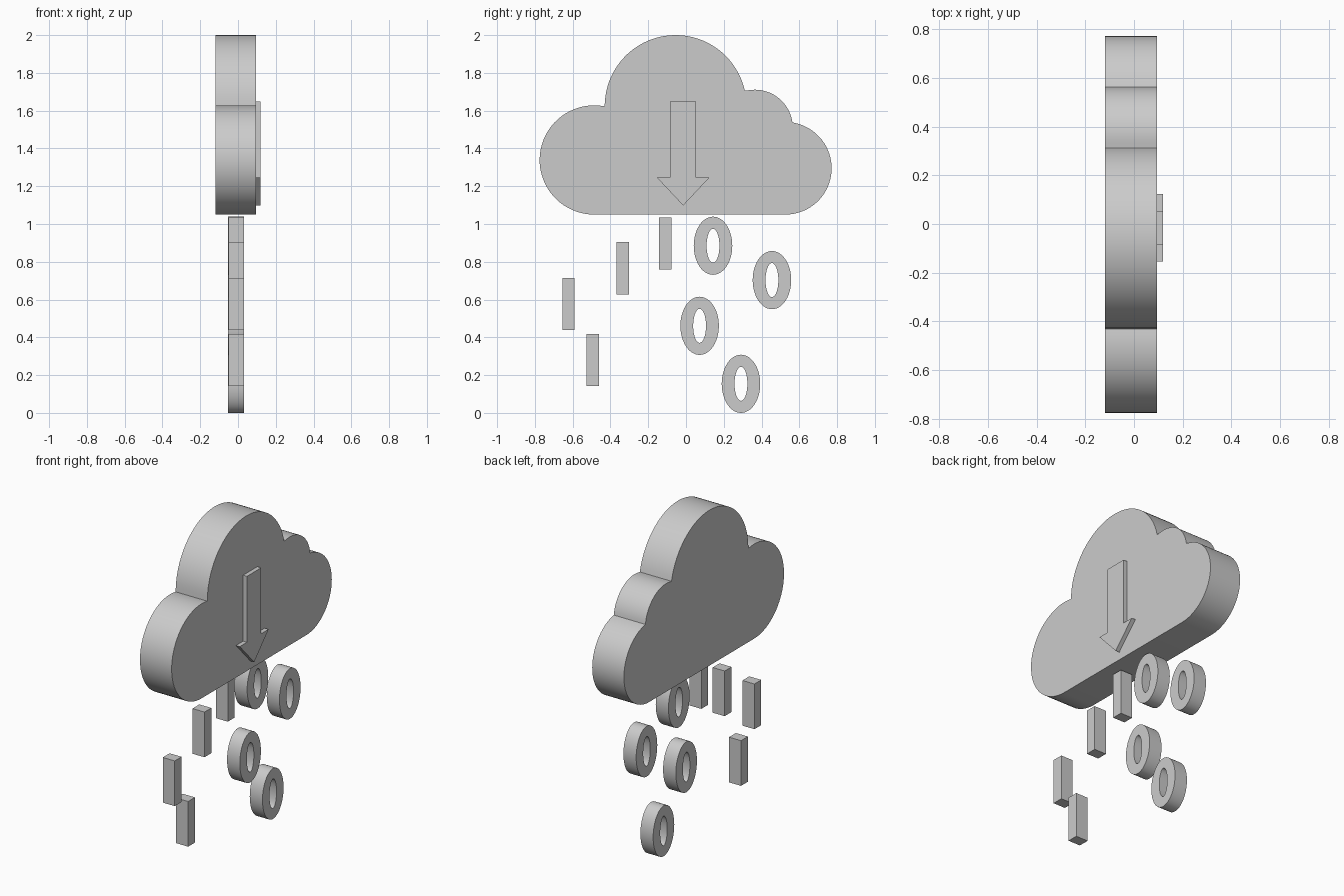
import bpy, bmesh, math

if "Cube" in bpy.data.objects:
    bpy.data.objects.remove(bpy.data.objects["Cube"])

grey = bpy.data.materials.new("light_grey")
grey.diffuse_color = (0.6, 0.6, 0.6, 1)
grey.use_nodes = True
grey.node_tree.nodes["Principled BSDF"].inputs["Base Color"].default_value = grey.diffuse_color


def finish(name, bm):
    bmesh.ops.recalc_face_normals(bm, faces=bm.faces)
    mesh = bpy.data.meshes.new(name)
    bm.to_mesh(mesh)
    bm.free()
    mesh.materials.append(grey)
    ob = bpy.data.objects.new(name, mesh)
    bpy.context.collection.objects.link(ob)
    bpy.ops.object.select_all(action='DESELECT')
    ob.select_set(True)
    bpy.context.view_layer.objects.active = ob
    bpy.ops.object.shade_smooth_by_angle(angle=math.radians(25))
    return ob


def prism(name, outline, x0, x1):
    """Extrude a (y, z) outline along x."""
    bm = bmesh.new()
    face = bm.faces.new([bm.verts.new((x0, y, z)) for y, z in outline])
    ext = bmesh.ops.extrude_face_region(bm, geom=[face], use_keep_orig=True)
    verts = [g for g in ext["geom"] if isinstance(g, bmesh.types.BMVert)]
    bmesh.ops.translate(bm, verts=verts, vec=(x1 - x0, 0, 0))
    return finish(name, bm)


def arc(cy, cz, r, start, end, n):
    """Points on a circle from the start point to the end point, clockwise."""
    a = math.atan2(start[1] - cz, start[0] - cy)
    b = math.atan2(end[1] - cz, end[0] - cy)
    if b >= a:
        b -= 2 * math.pi
    return [(cy + r * math.cos(a + (b - a) * i / n),
             cz + r * math.sin(a + (b - a) * i / n)) for i in range(n + 1)]


def ring(name, cy, cz, x0, x1, n=48):
    """Oval ring with an oval hole through x."""
    bm = bmesh.new()
    section = [(x0, 0.102, 0.154), (x1, 0.102, 0.154),
               (x1, 0.034, 0.09), (x0, 0.034, 0.09)]
    loops = []
    for x, ry, rz in section:
        loops.append([bm.verts.new((x, cy + ry * math.cos(2 * math.pi * i / n),
                                    cz + rz * math.sin(2 * math.pi * i / n)))
                      for i in range(n)])
    for k in range(4):
        a, b = loops[k], loops[(k + 1) % 4]
        for i in range(n):
            j = (i + 1) % n
            bm.faces.new((a[i], a[j], b[j], b[i]))
    return finish(name, bm)


# Cloud: four round lobes joined by a flat base
j1, j2, j3 = (-0.431, 1.624), (0.315, 1.706), (0.564, 1.538)
cloud = (arc(-0.486, 1.339, 0.289, (-0.486, 1.05), j1, 40)
         + arc(-0.055, 1.625, 0.375, j1, j2, 40)[1:]
         + arc(0.365, 1.511, 0.2, j2, j3, 20)[1:]
         + arc(0.526, 1.295, 0.245, j3, (0.526, 1.05), 36)[1:])
prism("cloud", cloud, -0.12, 0.094)

# Raised arrow on the +x face
prism("arrow", [(-0.085, 1.649), (0.053, 1.649), (0.053, 1.246), (0.124, 1.246),
                (-0.015, 1.098), (-0.154, 1.246), (-0.085, 1.246)], 0.09, 0.12)

# Falling bars
for i, (y, z) in enumerate([(-0.109, 0.897), (-0.335, 0.766),
                            (-0.622, 0.577), (-0.493, 0.28)]):
    prism(f"bar_{i + 1}", [(y - 0.033, z - 0.138), (y + 0.033, z - 0.138),
                           (y + 0.033, z + 0.138), (y - 0.033, z + 0.138)], -0.05, 0.031)

# Falling oval rings
for i, (y, z) in enumerate([(0.143, 0.885), (0.455, 0.703),
                            (0.072, 0.461), (0.291, 0.154)]):
    ring(f"ring_{i + 1}", y, z, -0.053, 0.033)
